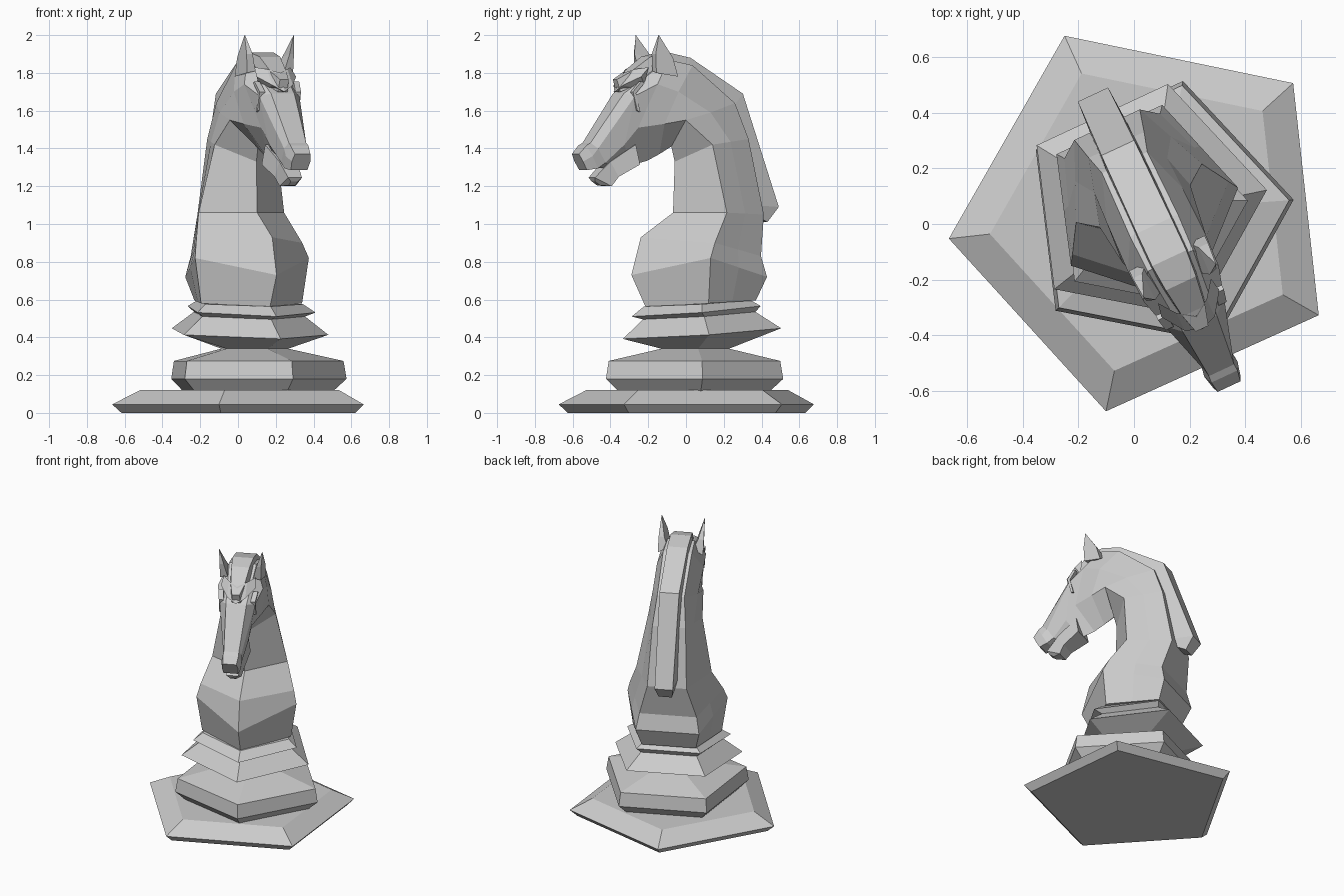
import bpy, bmesh
from math import sin, cos, radians

TURN = radians(25)          # the whole piece is turned about z
CENTRE = (0.055, 0.031, 0)


def loft(name, rings):
    """Skin a list of equal-length closed rings, flat shaded, capped at both ends."""
    bm = bmesh.new()
    rows = [[bm.verts.new(p) for p in r] for r in rings]
    n = len(rows[0])
    for a, b in zip(rows, rows[1:]):
        for i in range(n):
            j = (i + 1) % n
            bm.faces.new((a[i], a[j], b[j], b[i]))
    bm.faces.new(rows[0])
    bm.faces.new(rows[-1])
    bmesh.ops.remove_doubles(bm, verts=bm.verts, dist=0.0005)
    bmesh.ops.recalc_face_normals(bm, faces=bm.faces)
    me = bpy.data.meshes.new(name)
    bm.to_mesh(me)
    bm.free()
    ob = bpy.data.objects.new(name, me)
    bpy.context.collection.objects.link(ob)
    ob.rotation_euler[2] = TURN
    ob.location = CENTRE
    return ob


def pentagon(z, r, cx=0, cy=0, tilt=0, start=-90):
    pts = []
    for k in range(5):
        a = radians(start + 72 * k)
        x, y = cx + r * cos(a), cy + r * sin(a)
        pts.append((x, y, z + tilt * y))
    return pts


def mirror_ring(keel, side, mid, back):
    """Seven-point ring: one centre point and three mirrored pairs (y, z, half width)."""
    right = [(w, y, z) for y, z, w in (side, mid, back)]
    left = [(-x, y, z) for x, y, z in reversed(right)]
    return [(0, keel[0], keel[1])] + right + left


def lerp_mid(a, b):
    return tuple((p + q) / 2 for p, q in zip(a, b))


def strip(outer, inner):
    """Rings of a bar lying on the centre plane; outer holds (y, z, half width)."""
    return [[(-w, y, z), (w, y, z), (w * 1.15, iy, iz), (-w * 1.15, iy, iz)]
            for (y, z, w), (iy, iz) in zip(outer, inner)]


# Bottom slab, with a point at the back
loft("base_slab", [pentagon(z, r, -0.012, 0, 0, 89.3)
                   for z, r in ((0, 0.665), (0.045, 0.715), (0.12, 0.566))])

# Stacked rings of the foot, with a point at the front
loft("foot_rings", [
    pentagon(0.11, 0.42, 0.022, -0.015),
    pentagon(0.18, 0.497, 0.022, -0.015),
    pentagon(0.275, 0.481, 0.022, -0.015),
    pentagon(0.34, 0.19, 0.025, 0),
    pentagon(0.42, 0.444, 0, 0.041, 0.07),
    pentagon(0.515, 0.315, 0, 0.03, 0.07),
    pentagon(0.54, 0.362, 0, 0.01, 0.085),
    pentagon(0.58, 0.3, 0, 0.02, 0.06),
])

# Chest and neck: front, side, back
neck = [
    ((-0.27, 0.56), (-0.04, 0.58, 0.295), (0.29, 0.595, 0.18)),
    ((-0.353, 0.73), (-0.045, 0.82, 0.332), (0.341, 0.72, 0.21)),
    ((-0.298, 0.93), (-0.01, 0.90, 0.31), (0.315, 0.83, 0.19)),
    ((-0.11, 1.06), (0.088, 1.06, 0.25), (0.36, 1.05, 0.13)),
    ((-0.10, 1.33), (0.037, 1.42, 0.18), (0.28, 1.45, 0.11)),
]
rings = [mirror_ring(f, s, lerp_mid(s, b), b) for f, s, b in neck]
# Head: keel, jaw corner, cheek, top
head = [
    ((-0.12, 1.41), (-0.11, 1.55, 0.16), (0.04, 1.59, 0.15), (0.21, 1.64, 0.09)),
    ((-0.19, 1.37), (-0.22, 1.53, 0.13), (-0.15, 1.70, 0.155), (-0.04, 1.84, 0.095)),
    ((-0.26, 1.335), (-0.356, 1.51, 0.092), (-0.27, 1.74, 0.15), (-0.18, 1.87, 0.09)),
    ((-0.36, 1.31), (-0.43, 1.42, 0.078), (-0.385, 1.68, 0.118), (-0.43, 1.69, 0.068)),
    ((-0.48, 1.30), (-0.53, 1.325, 0.055), (-0.575, 1.40, 0.06), (-0.615, 1.43, 0.05)),
    ((-0.57, 1.30), (-0.575, 1.295, 0.058), (-0.61, 1.36, 0.066), (-0.64, 1.415, 0.052)),
    ((-0.625, 1.285), (-0.635, 1.285, 0.048), (-0.66, 1.33, 0.054), (-0.68, 1.37, 0.045)),
]
rings += [mirror_ring(*r) for r in head]
loft("horse_body_and_head", rings)

# Lower jaw
loft("lower_jaw", strip(
    [(-0.36, 1.42, 0.07), (-0.50, 1.33, 0.052), (-0.585, 1.245, 0.04)],
    [(-0.34, 1.315), (-0.455, 1.25), (-0.49, 1.20)])
    + [[(-0.02, -0.575, 1.225), (0.02, -0.575, 1.225),
        (0.02, -0.545, 1.205), (-0.02, -0.545, 1.205)]])

# Mane running over the crest into the forelock
loft("mane", strip(
    [(0.42, 1.01, 0.045), (0.48, 1.09, 0.06), (0.268, 1.69, 0.065), (-0.04, 1.88, 0.068),
     (-0.17, 1.908, 0.068), (-0.27, 1.885, 0.06), (-0.38, 1.805, 0.045), (-0.45, 1.765, 0.025)],
    [(0.36, 1.04), (0.33, 1.10), (0.19, 1.60), (-0.07, 1.80),
     (-0.17, 1.82), (-0.25, 1.79), (-0.36, 1.73), (-0.43, 1.70)]))

for s, tag in ((1, "left"), (-1, "right")):
    # Ears
    loft("ear_" + tag, [
        [(s * x, y, z) for x, y, z in ring] for ring in (
            ((0.085, -0.27, 1.81), (0.135, -0.27, 1.80), (0.15, -0.15, 1.78), (0.085, -0.15, 1.82)),
            ((0.108, -0.285, 1.90), (0.138, -0.275, 1.90), (0.15, -0.18, 1.88), (0.112, -0.18, 1.88)),
            ((0.142, -0.262, 2.0), (0.144, -0.26, 2.0), (0.144, -0.256, 1.995), (0.142, -0.257, 1.995)))])
    # Half of the V-shaped brow ridge
    loft("brow_" + tag, [
        [(s * x, y, z) for x, y, z in ring] for ring in (
            ((0, -0.452, 1.70), (0, -0.40, 1.80), (0, -0.38, 1.70)),
            ((0.06, -0.43, 1.735), (0.06, -0.36, 1.82), (0.06, -0.36, 1.72)),
            ((0.115, -0.35, 1.78), (0.105, -0.30, 1.83), (0.09, -0.32, 1.74)))])
    # Bent eye crease
    loft("eye_" + tag, [
        [(s * (x + 0.007), y, z), (s * (x + 0.007), y + 0.018, z - 0.008),
         (s * (x - 0.025), y + 0.018, z - 0.008), (s * (x - 0.025), y, z)]
        for x, y, z in ((0.124, -0.355, 1.755), (0.114, -0.40, 1.70), (0.115, -0.375, 1.60))])
